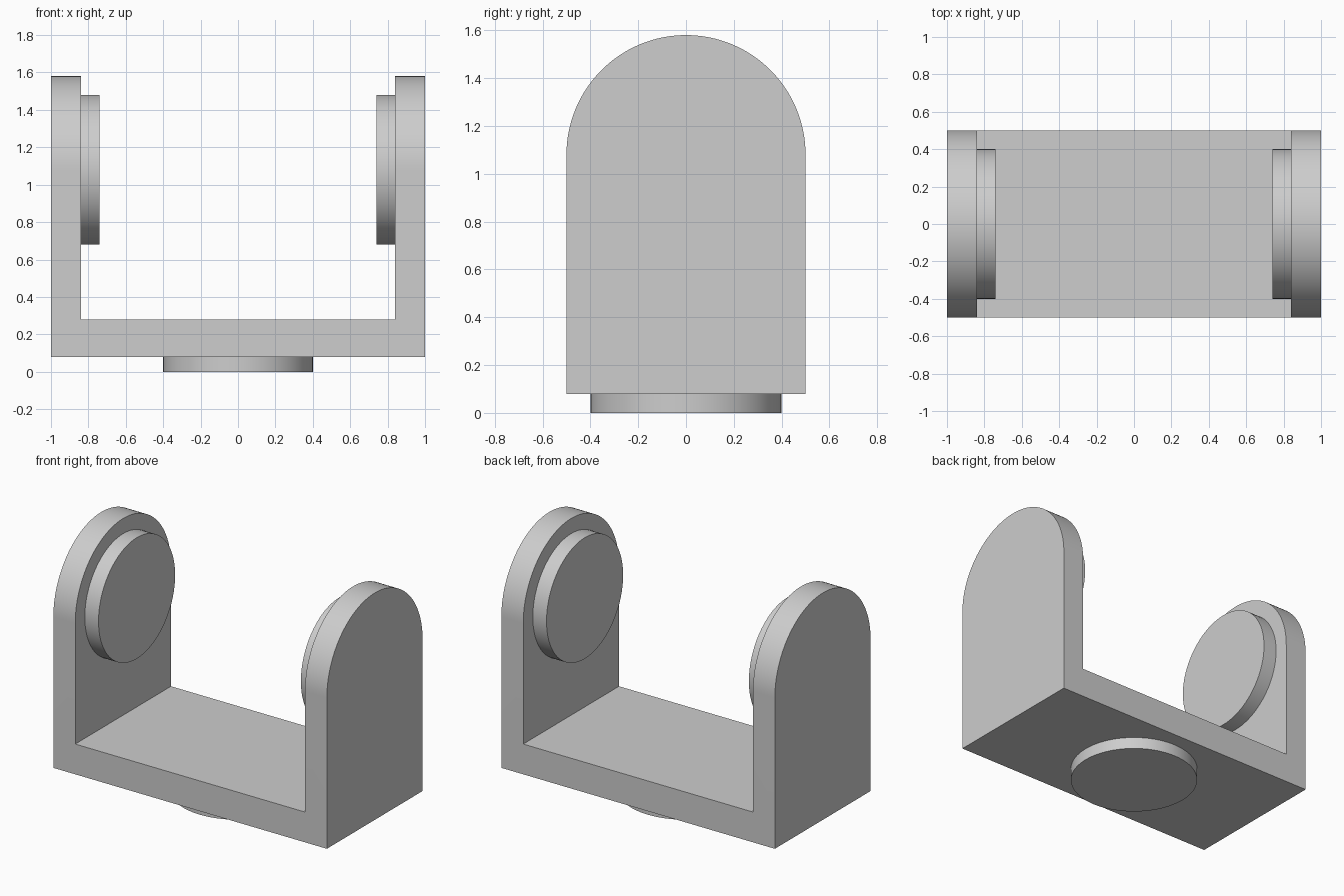
import bpy, bmesh, math
from mathutils import Matrix, Vector

cube = bpy.data.objects.get("Cube")
if cube:
    bpy.data.objects.remove(cube, do_unlink=True)

HALF_LEN, HALF_W = 1.0, 0.5      # bracket half length and half width
BOTTOM, FLOOR = 0.08, 0.28       # underside and top of the base plate
ARM_IN, PIVOT = 0.84, 1.08       # inner face of the arms, height of the pivot
DISC_R = 0.4

grey = bpy.data.materials.new("light_grey")
grey.use_nodes = True
colour = (0.61, 0.61, 0.61, 1)
grey.diffuse_color = colour
grey.node_tree.nodes["Principled BSDF"].inputs["Base Color"].default_value = colour


def finish(name, bm):
    bmesh.ops.recalc_face_normals(bm, faces=bm.faces)
    mesh = bpy.data.meshes.new(name)
    bm.to_mesh(mesh)
    bm.free()
    mesh.materials.append(grey)
    obj = bpy.data.objects.new(name, mesh)
    bpy.context.collection.objects.link(obj)
    return obj


def prism(name, points, direction):
    """Extrude a closed outline along a direction."""
    bm = bmesh.new()
    face = bm.faces.new([bm.verts.new(p) for p in points])
    result = bmesh.ops.extrude_face_region(bm, geom=[face], use_keep_orig=True)
    verts = [v for v in result["geom"] if isinstance(v, bmesh.types.BMVert)]
    bmesh.ops.translate(bm, verts=verts, vec=Vector(direction))
    return finish(name, bm)


def disc(name, centre, depth, rotation):
    bm = bmesh.new()
    bmesh.ops.create_cone(bm, cap_ends=True, segments=96, radius1=DISC_R,
                          radius2=DISC_R, depth=depth,
                          matrix=Matrix.Translation(centre) @ rotation)
    return finish(name, bm)


def smooth(obj):
    bpy.ops.object.select_all(action='DESELECT')
    obj.select_set(True)
    bpy.context.view_layer.objects.active = obj
    bpy.ops.object.shade_smooth_by_angle(angle=math.radians(30))


# U-shaped bracket, extruded front to back
TOP = PIVOT + HALF_W + 0.1
right_half = [(HALF_LEN, BOTTOM), (HALF_LEN, TOP), (ARM_IN, TOP), (ARM_IN, FLOOR)]
outline = right_half + [(-x, z) for x, z in reversed(right_half)]
bracket = prism("bracket", [(x, -0.6, z) for x, z in outline], (0, 1.2, 0))

# Rounded side outline that trims the bracket
steps = 64
arch = [(HALF_W * math.cos(math.pi * i / steps),
         PIVOT + HALF_W * math.sin(math.pi * i / steps)) for i in range(steps + 1)]
arch += [(-HALF_W, -0.1), (HALF_W, -0.1)]
trimmer = prism("arch_trimmer", [(-1.2, y, z) for y, z in arch], (2.4, 0, 0))
trimmer.hide_render = True

trim = bracket.modifiers.new("round_arms", 'BOOLEAN')
trim.operation = 'INTERSECT'
trim.solver = 'EXACT'
trim.object = trimmer
bpy.context.view_layer.objects.active = bracket
bpy.ops.object.modifier_apply(modifier=trim.name)
bpy.data.objects.remove(trimmer, do_unlink=True)
smooth(bracket)

# Pivot discs on the inner arm faces
for side, sign in (("left", 1), ("right", -1)):
    smooth(disc(side + "_pivot_disc", (sign * 0.79, 0, PIVOT), 0.1,
                Matrix.Rotation(math.pi / 2, 4, 'Y')))

# Mounting disc under the base
smooth(disc("mounting_disc", (0, 0, BOTTOM / 2), BOTTOM, Matrix.Identity(4)))
